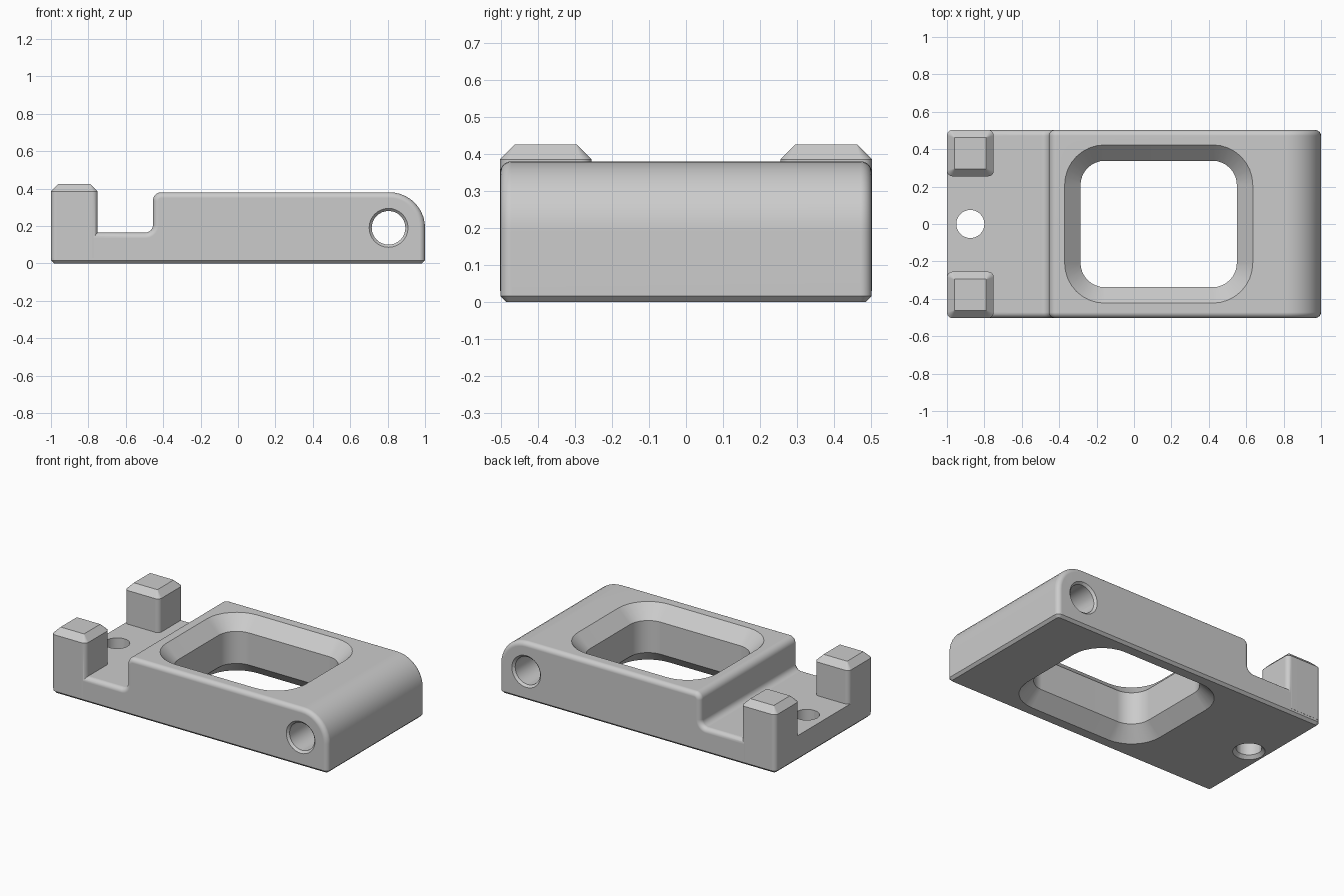
import bpy, bmesh, math
from mathutils import Vector, Matrix

cube = bpy.data.objects.get("Cube")
if cube:
    bpy.data.objects.remove(cube, do_unlink=True)

HALF_W = 0.503

grey = bpy.data.materials.new("plain grey")
grey.use_nodes = True
grey.diffuse_color = (0.6, 0.6, 0.6, 1)
grey.node_tree.nodes["Principled BSDF"].inputs["Base Color"].default_value = (0.6, 0.6, 0.6, 1)


def to_object(bm, name):
    bmesh.ops.recalc_face_normals(bm, faces=bm.faces)
    mesh = bpy.data.meshes.new(name)
    bm.to_mesh(mesh)
    bm.free()
    mesh.materials.append(grey)
    obj = bpy.data.objects.new(name, mesh)
    bpy.context.collection.objects.link(obj)
    return obj


def fillet(points, steps=8):
    """Round each (x, y, radius) corner of a closed right-angled outline."""
    out = []
    for i, (x, y, r) in enumerate(points):
        p = Vector((x, y))
        if r == 0:
            out.append(p)
            continue
        a = (Vector(points[i - 1][:2]) - p).normalized()
        b = (Vector(points[(i + 1) % len(points)][:2]) - p).normalized()
        centre = p + (a + b) * r
        for k in range(steps + 1):
            t = k / steps * math.pi / 2
            out.append(centre - b * r * math.cos(t) - a * r * math.sin(t))
    return out


def loft(name, x, y, sections, matrix=Matrix()):
    """Stack rounded rectangles (half x, half y, radius, z) into a solid."""
    bm = bmesh.new()
    rings = []
    for hx, hy, r, z in sections:
        outline = fillet([(-hx, -hy, r), (hx, -hy, r), (hx, hy, r), (-hx, hy, r)])
        rings.append([bm.verts.new((x + p.x, y + p.y, z)) for p in outline])
    for low, high in zip(rings, rings[1:]):
        for i in range(len(low)):
            bm.faces.new((low[i - 1], low[i], high[i], high[i - 1]))
    bm.faces.new(rings[0])
    bm.faces.new(rings[-1])
    bm.transform(matrix)
    return to_object(bm, name)


def combine(target, tool, operation):
    mod = target.modifiers.new(tool.name, 'BOOLEAN')
    mod.operation = operation
    mod.solver = 'EXACT'
    mod.object = tool
    bpy.ops.object.select_all(action='DESELECT')
    bpy.context.view_layer.objects.active = target
    target.select_set(True)
    bpy.ops.object.modifier_apply(modifier=mod.name)
    bpy.data.objects.remove(tool, do_unlink=True)


# Body: side profile with low ledge, step and rounded nose
profile = fillet([(-0.999, 0, 0), (1, 0, 0), (1, 0.38, 0.19), (-0.455, 0.38, 0.045),
                  (-0.455, 0.165, 0.04), (-0.999, 0.165, 0)], 10)
bm = bmesh.new()
face = bm.faces.new([bm.verts.new((p.x, -HALF_W + 0.001, p.y)) for p in profile])
new = bmesh.ops.extrude_face_region(bm, geom=[face])["geom"]
bmesh.ops.translate(bm, vec=(0, 2 * HALF_W - 0.002, 0),
                    verts=[v for v in new if isinstance(v, bmesh.types.BMVert)])
bmesh.ops.recalc_face_normals(bm, faces=bm.faces)


def on_floor(edge):
    return all(v.co.z < 0.001 for v in edge.verts)


# Rounded side edges, then a chamfer around the base
rims = [e for e in bm.edges if not on_floor(e)
        and abs(e.verts[0].co.y - e.verts[1].co.y) < 0.001]
bmesh.ops.bevel(bm, geom=rims, offset=0.03, segments=6, profile=0.5,
                affect='EDGES', clamp_overlap=True)
base = [e for e in bm.edges if on_floor(e)]
bmesh.ops.bevel(bm, geom=base, offset=0.016, segments=1, affect='EDGES')
body = to_object(bm, "body")

# Two corner posts with chamfered tops
for side, label in ((-1, "front_post"), (1, "back_post")):
    post = loft(label, -0.875, side * (HALF_W - 0.124),
                [(0.125, 0.124, 0.03, 0.03), (0.125, 0.124, 0.03, 0.385),
                 (0.085, 0.084, 0.002, 0.425)])
    combine(body, post, 'UNION')

# Window, chamfered at both mouths
window = loft("window_cutter", 0.132, 0,
              [(0.523, 0.443, 0.234, -0.02), (0.418, 0.338, 0.13, 0.085),
               (0.418, 0.338, 0.13, 0.295), (0.523, 0.443, 0.234, 0.40)])
combine(body, window, 'DIFFERENCE')

# Vertical hole through the ledge, countersunk below
hole = loft("ledge_hole_cutter", -0.875, 0,
            [(r, r, r * 0.999, z) for r, z in
             ((0.115, -0.02), (0.075, 0.02), (0.075, 0.3))])
combine(body, hole, 'DIFFERENCE')

# Cross hole through the nose, countersunk at both ends
cross = loft("cross_hole_cutter", 0.805, 0.19,
             [(r, r, r * 0.999, z) for r, z in
              ((0.125, -HALF_W - 0.02), (0.09, -HALF_W + 0.015),
               (0.09, HALF_W - 0.015), (0.125, HALF_W + 0.02))],
             Matrix.Rotation(math.pi / 2, 4, 'X'))
combine(body, cross, 'DIFFERENCE')

bpy.ops.object.shade_smooth_by_angle(angle=math.radians(28))
normals = body.modifiers.new("even_shading", 'WEIGHTED_NORMAL')
normals.keep_sharp = True
